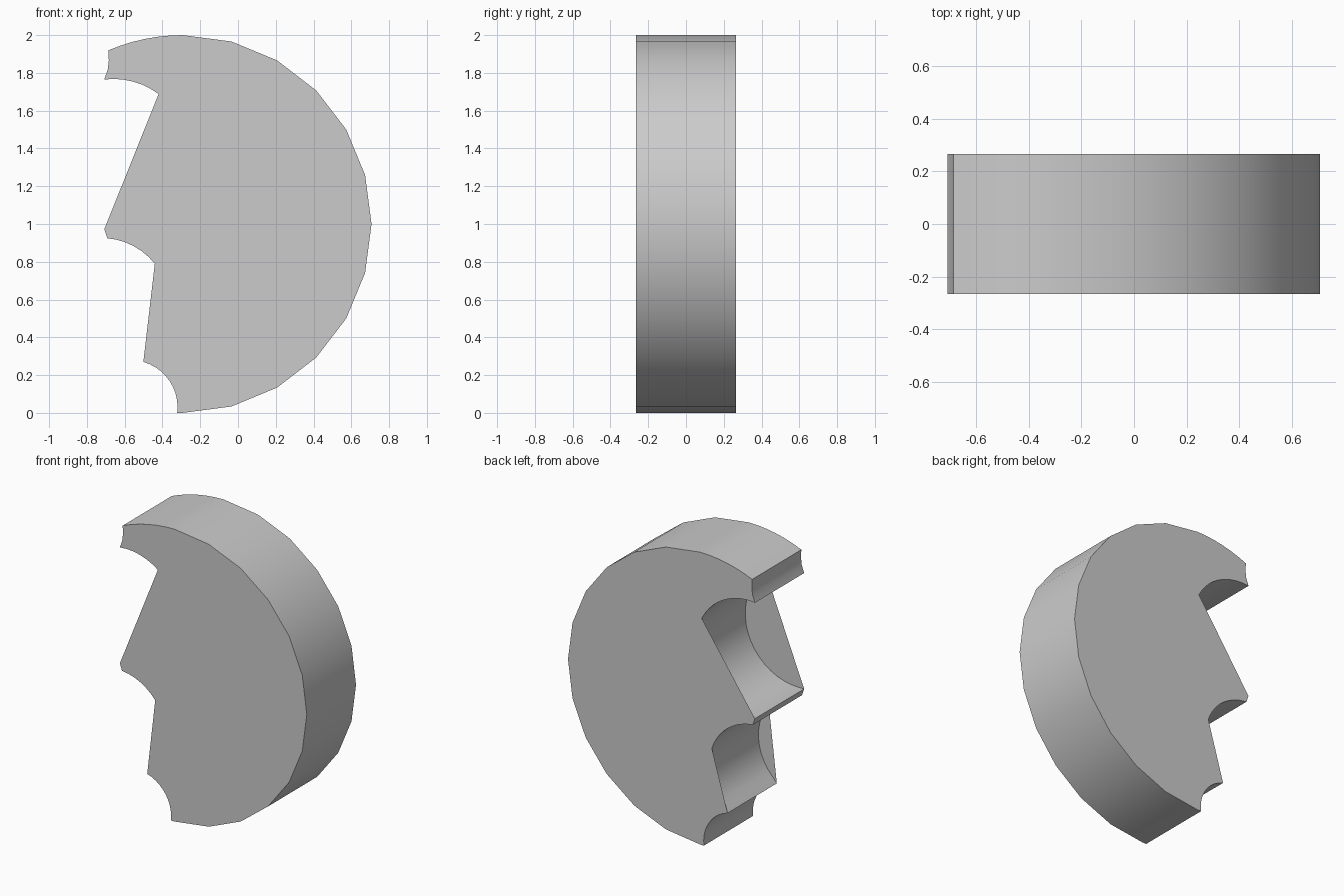
import bpy, bmesh
from math import cos, sin, radians

if "Cube" in bpy.data.objects:
    bpy.data.objects.remove(bpy.data.objects["Cube"])

HALF = 0.266  # half thickness of the slab


def arc(cx, cz, r, a0, a1, n):
    """n + 1 points on a circle in the xz plane, angles in degrees."""
    return [(cx + r * cos(radians(a0 + (a1 - a0) * i / n)),
             cz + r * sin(radians(a0 + (a1 - a0) * i / n))) for i in range(n + 1)]


# Each profile piece: (points, in front cap, in back cap).
# Parts of the two large bites are bridged by the flat caps.
pieces = [
    (arc(-0.293, 1, 1, -90, 90, 12), True, True),                # faceted rim
    (arc(-0.293, 1, 1, 94, 113.2, 5), True, True),               # fine rim
    ([(-0.684, 1.865), (-0.69, 1.815)], True, True),             # tip bite
    (arc(-0.66, 1.37, 0.398, 97, 53, 6), True, True),            # upper bite
    (arc(-0.66, 1.37, 0.398, 48, 27, 3), False, True),
    (arc(-0.66, 1.37, 0.398, 21, -91, 14), False, False),
    ([(-0.708, 0.972)], True, True),
    (arc(-0.723, 0.565, 0.361, 85, 38.5, 6), True, True),        # middle bite
    (arc(-0.723, 0.565, 0.361, 32, 19, 2), False, True),
    (arc(-0.723, 0.565, 0.361, 13, -46, 8), False, False),
    (arc(-0.57, 0.03, 0.25, 74, -6.9, 10), True, True),          # lower bite
]

# Slab: side wall from the full profile, caps from the bridged profiles
bm = bmesh.new()
front, back, front_cap, back_cap = [], [], [], []
for points, in_front, in_back in pieces:
    for x, z in points:
        f = bm.verts.new((x, -HALF, z))
        b = bm.verts.new((x, HALF, z))
        front.append(f)
        back.append(b)
        if in_front:
            front_cap.append(f)
        if in_back:
            back_cap.append(b)

for i in range(len(front)):
    j = (i + 1) % len(front)
    bm.faces.new((front[j], front[i], back[i], back[j]))
bm.faces.new(front_cap)
bm.faces.new(back_cap[::-1])
for face in bm.faces:
    face.normal_update()
    if face.normal.y and abs(face.normal.y) > 0.9:
        continue
    face.smooth = True
# wall normals point away from the body
walls = [f for f in bm.faces if len(f.verts) == 4]
if walls[6].normal.x < 0:
    bmesh.ops.reverse_faces(bm, faces=walls)

mesh = bpy.data.meshes.new("bitten_disc")
bm.to_mesh(mesh)
bm.free()
disc = bpy.data.objects.new("bitten_disc", mesh)
bpy.context.collection.objects.link(disc)
bpy.context.view_layer.objects.active = disc
disc.select_set(True)
bpy.ops.object.shade_smooth_by_angle(angle=radians(30))
